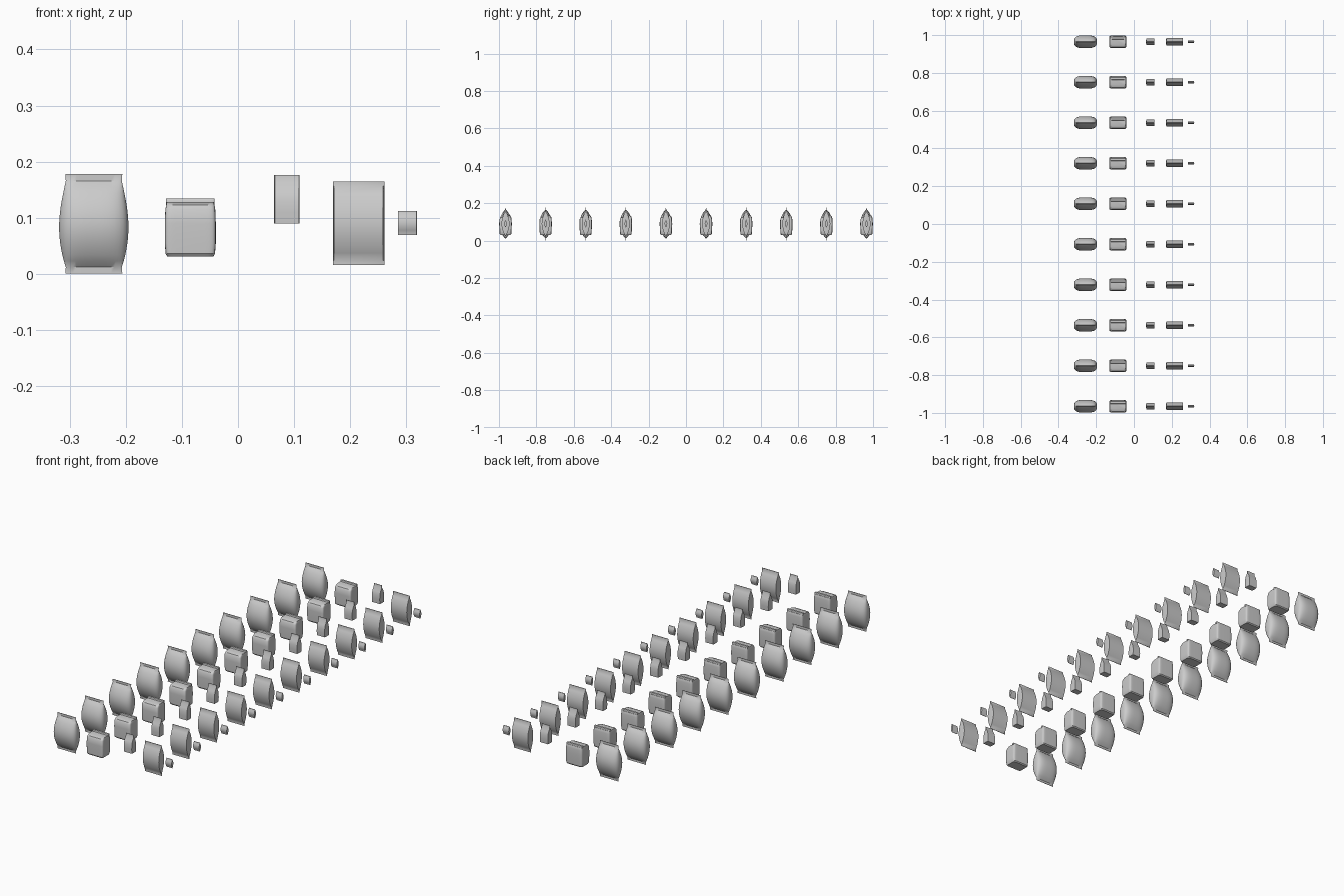
import bpy, bmesh, math

cube = bpy.data.objects.get("Cube")
if cube:
    bpy.data.objects.remove(cube, do_unlink=True)

grey = bpy.data.materials.new("plain grey")
grey.use_nodes = True
COLOUR = (0.6, 0.6, 0.6, 1)
grey.diffuse_color = COLOUR
grey.node_tree.nodes["Principled BSDF"].inputs["Base Color"].default_value = COLOUR

ROWS = 10
ROW_END = 0.965


def superellipse(power, count=32):
    """Unit outline with rounded corners."""
    outline = []
    for i in range(count):
        a = 2 * math.pi * (i + 0.5) / count
        c, s = math.cos(a), math.sin(a)
        outline.append((math.copysign(abs(c) ** (2 / power), c),
                        math.copysign(abs(s) ** (2 / power), s)))
    return outline


def gusset(bulge):
    """Unit rectangle whose sides are creased outwards in the middle."""
    half = [(1, -1), (1 + bulge, 0), (1, 1)]
    return half + [(-x, -y) for x, y in half]


def loft(bm, outline, rings):
    """Skin rings of (height, half width, half depth, depth offset)."""
    loops = [[bm.verts.new((x * w, y * d + shift, z)) for x, y in outline]
             for z, w, d, shift in rings]
    n = len(outline)
    for low, high in zip(loops, loops[1:]):
        for i in range(n):
            j = (i + 1) % n
            bm.faces.new((low[i], low[j], high[j], high[i]))
    bm.faces.new(loops[0][::-1])
    bm.faces.new(loops[-1])


def finish(bm, name, x, angle):
    """Make the mesh and set one copy in every row."""
    bmesh.ops.recalc_face_normals(bm, faces=bm.faces)
    mesh = bpy.data.meshes.new(name)
    bm.to_mesh(mesh)
    bm.free()
    mesh.materials.append(grey)
    mesh.shade_smooth()
    mesh.set_sharp_from_angle(angle=math.radians(angle))
    for row in range(ROWS):
        obj = bpy.data.objects.new(f"{name}_{row + 1}", mesh)
        obj.location = (x, -ROW_END + 2 * ROW_END * row / (ROWS - 1), 0)
        bpy.context.scene.collection.objects.link(obj)


def lens_rings(bottom, top, width, depth, seal, steps=10):
    """Pillow profile with a thin seal strip at each end."""
    rings = [(bottom, width, 0.001, 0)]
    for i in range(steps + 1):
        t = i / steps
        z = bottom + seal + t * (top - bottom - 2 * seal)
        rings.append((z, width, 0.001 + depth * math.sin(math.pi * t) ** 0.85, 0))
    return rings + [(top, width, 0.001, 0)]


# Large pillow bag: full body between two flat seals
bm = bmesh.new()
rings = [(0.001, 0.051, 0.001, 0), (0.012, 0.05, 0.001, 0)]
BODY = 14
for i in range(1, BODY):
    t = i / BODY
    swell = math.sin(math.pi * t)
    rings.append((0.012 + 0.154 * t,
                  0.05 + 0.012 * math.sin(math.pi * t ** 0.9),
                  0.001 + 0.033 * swell ** 0.75, 0))
rings += [(0.166, 0.05, 0.001, 0), (0.178, 0.051, 0.001, 0)]
loft(bm, superellipse(3), rings)
finish(bm, "large_pillow_bag", -0.257, 40)

# Block bag: soft box with a folded strip along the back of its top
bm = bmesh.new()
loft(bm, superellipse(9, 40), [
    (0.031, 0.041, 0.027, 0), (0.036, 0.044, 0.031, 0),
    (0.055, 0.0455, 0.032, 0), (0.09, 0.0455, 0.033, 0),
    (0.115, 0.0445, 0.032, 0), (0.123, 0.043, 0.029, 0.002),
    (0.128, 0.042, 0.022, 0.007)])
loft(bm, superellipse(9, 20), [
    (0.124, 0.0435, 0.007, 0.02), (0.131, 0.0435, 0.007, 0.02),
    (0.134, 0.043, 0.005, 0.02)])
finish(bm, "block_bag", -0.085, 35)

# Small gabled bag: flat base, creased sides, pinched top
bm = bmesh.new()
loft(bm, gusset(0.06), [
    (0.09, 0.0215, 0.016, 0), (0.11, 0.0215, 0.017, 0),
    (0.13, 0.0215, 0.0165, 0), (0.147, 0.0215, 0.012, 0),
    (0.164, 0.0215, 0.002, 0), (0.176, 0.0215, 0.001, 0)])
finish(bm, "small_gabled_bag", 0.087, 35)

# Wide flat bag: lens profile, creased sides
bm = bmesh.new()
loft(bm, gusset(0.05), lens_rings(0.016, 0.165, 0.0435, 0.02, 0.008))
finish(bm, "wide_flat_bag", 0.215, 35)

# Tiny packet
bm = bmesh.new()
loft(bm, gusset(0.04), lens_rings(0.069, 0.112, 0.0165, 0.006, 0.003, 6))
finish(bm, "tiny_packet", 0.302, 35)
